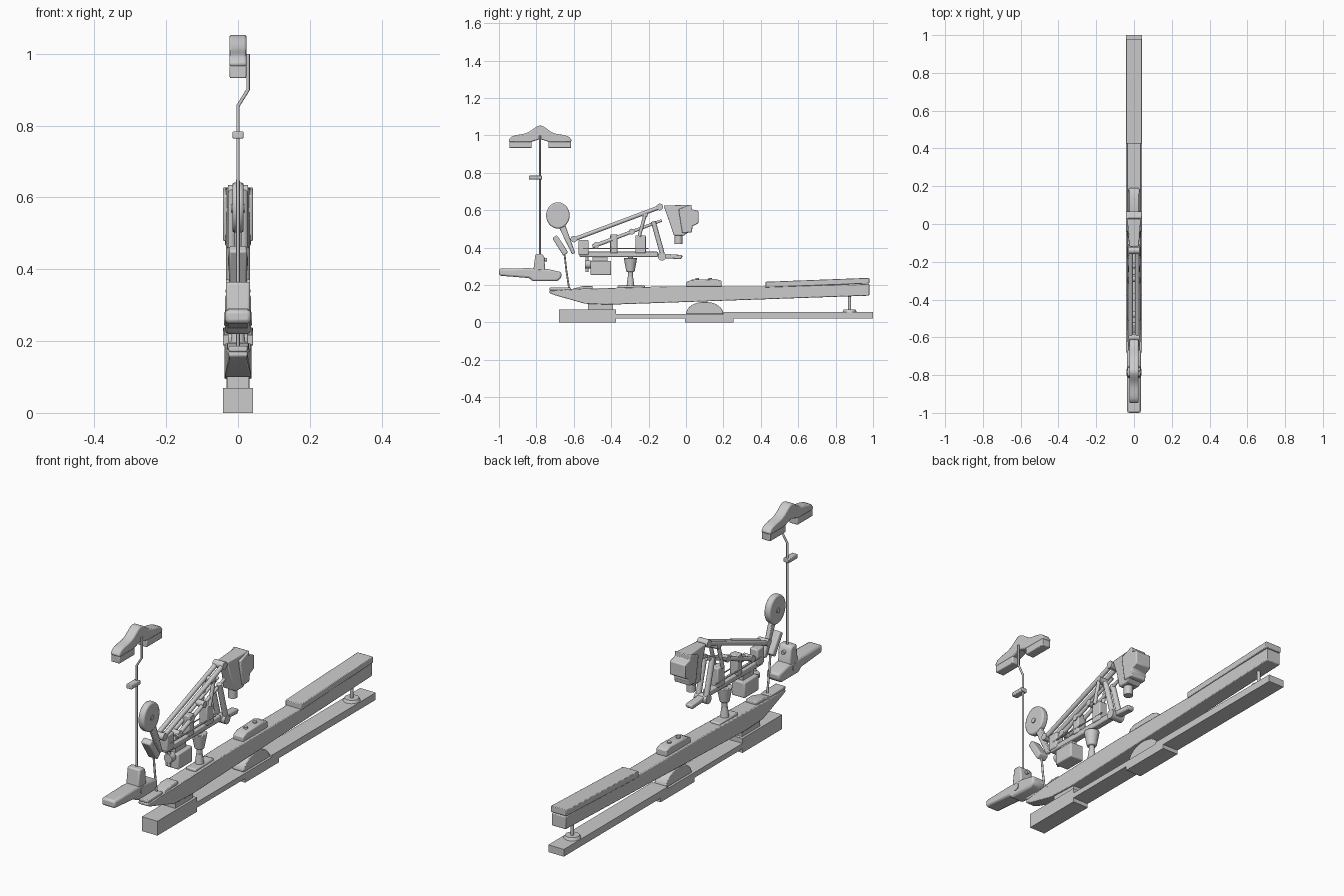
import bpy
import bmesh
import math
from mathutils import Vector

old = bpy.data.objects.get("Cube")
if old:
    bpy.data.objects.remove(old, do_unlink=True)


def finish(name, bm, bevel=0.0, segments=2):
    bmesh.ops.recalc_face_normals(bm, faces=bm.faces[:])
    mesh = bpy.data.meshes.new(name)
    bm.to_mesh(mesh)
    bm.free()
    ob = bpy.data.objects.new(name, mesh)
    bpy.context.collection.objects.link(ob)
    if bevel:
        mod = ob.modifiers.new("Bevel", 'BEVEL')
        mod.width, mod.segments = bevel, segments
        mod.limit_method, mod.angle_limit = 'ANGLE', math.radians(40)
    bpy.ops.object.select_all(action='DESELECT')
    ob.select_set(True)
    bpy.context.view_layer.objects.active = ob
    bpy.ops.object.shade_smooth_by_angle(angle=math.radians(35))
    return ob


def side(name, pts, half, bevel=0.0, x=0.0):
    """Extrude a (y, z) outline across x; half may be a function of y."""
    width = half if callable(half) else (lambda y: half)
    bm = bmesh.new()
    a = [bm.verts.new((x - width(y), y, z)) for y, z in pts]
    b = [bm.verts.new((x + width(y), y, z)) for y, z in pts]
    bm.faces.new(a)
    bm.faces.new(b[::-1])
    for i in range(len(pts)):
        j = (i + 1) % len(pts)
        bm.faces.new((a[i], b[i], b[j], a[j]))
    return finish(name, bm, bevel)


def box(name, y, z, half, bevel=0.0, x=0.0):
    return side(name, [(y[0], z[0]), (y[1], z[0]), (y[1], z[1]), (y[0], z[1])], half, bevel, x)


def rod(name, p, q, r, r2=None, sides=20, bevel=0.0):
    p, q = Vector(p), Vector(q)
    bm = bmesh.new()
    bmesh.ops.create_cone(bm, cap_ends=True, segments=sides, radius1=r,
                          radius2=r if r2 is None else r2, depth=(q - p).length)
    turn = (q - p).to_track_quat('Z', 'Y').to_matrix().to_4x4()
    turn.translation = (p + q) / 2
    bm.transform(turn)
    return finish(name, bm, bevel)


def pair(name, p, q, r, r2=None):
    for label, s in (("left", 1), ("right", -1)):
        rod(f"{label}_{name}", (s * p[0], *p[1:]), (s * q[0], *q[1:]), r, r2)


def wire(name, pts, r):
    curve = bpy.data.curves.new(name, 'CURVE')
    curve.dimensions = '3D'
    curve.bevel_depth, curve.bevel_resolution = r, 3
    curve.use_fill_caps = True
    line = curve.splines.new('POLY')
    line.points.add(len(pts) - 1)
    for point, co in zip(line.points, pts):
        point.co = (*co, 1)
    ob = bpy.data.objects.new(name, curve)
    bpy.context.collection.objects.link(ob)


# Ground base with hinge dome
box("base_front_block", (-.68, -.375), (0, .07), .042)
box("base_spacer", (-.525, -.39), (.07, .10), .03)
side("base_bar", [(-.375, .02), (1, .02), (1, .055), (.2, .055), (.2, .046), (-.375, .046)], .042)
box("base_middle_block", (-.005, .255), (0, .022), .042)
dome = [(.1 - .1 * math.cos(t * math.pi / 16), .045 + .065 * math.sin(t * math.pi / 16))
        for t in range(17)]
side("hinge_dome", dome, .032, .004)

# Long beam with a hollow channel in its top
beam = side("beam", [(-.73, .157), (-.7, .145), (-.54, .10), (-.4, .095), (.98, .143),
                     (.98, .205), (.42, .193), (-.1, .193), (-.55, .18), (-.73, .17)],
            lambda y: .026 if y < -.69 else .038, .004)
cutter = rod("channel_cutter", (0, .19, .224), (0, .44, .205), .031, sides=32)
cutter.hide_render = True
cut = beam.modifiers.new("Channel", 'BOOLEAN')
cut.operation, cut.object = 'DIFFERENCE', cutter
bpy.context.view_layer.objects.active = beam
for mod_name in [m.name for m in beam.modifiers]:
    bpy.ops.object.modifier_apply(modifier=mod_name)
bpy.data.objects.remove(cutter, do_unlink=True)
side("rear_slab", [(.425, .187), (.98, .208), (.98, .238), (.425, .217)], .042, .003)
box("front_tip_plate", (-.73, -.615), (.17, .186), .026, .004)
side("front_tip_ramp", [(-.64, .17), (-.5, .17), (-.5, .195), (-.55, .195)], .03, .004)
side("beam_top_pad", [(0, .19), (.19, .19), (.19, .222), (.16, .232), (.03, .228), (0, .215)],
     .028, .005)
for y in (.06, .13):
    rod("pad_button", (0, y, .222), (0, y, .237), .01)

# Rear levelling screw
rod("leveller_disc", (0, .875, .052), (0, .875, .068), .04, .032, sides=32)
rod("leveller_stem", (0, .875, .06), (0, .875, .16), .008)

# Floating foot and its upright clamp
side("foot", [(-1, .25), (-.84, .237), (-.82, .22), (-.69, .22), (-.668, .235), (-.665, .268),
              (-.74, .285), (-.84, .29), (-1, .287)], .036, .01)
side("foot_clamp", [(-.82, .25), (-.75, .25), (-.758, .35), (-.77, .365), (-.805, .365)], .034, .007)
rod("clamp_knob", (0, -.77, .335), (0, -.742, .335), .009)
rod("clamp_collar", (-.039, -.785, .262), (.039, -.785, .262), .018)

# Cranked pole with slider and curved top handle
wire("pole", [(0, -.78, .25), (0, -.78, .855), (.028, -.78, .9), (.028, -.78, 1.0)], .005)
box("pole_slider", (-.84, -.77), (.764, .784), .015, .003)
handle = []
for i in range(25):
    y = -.95 + .34 * i / 24
    d = abs(y + .78) / .17
    handle.append((y, .972 + .035 * math.sqrt(max(0, 1 - d ** 4)) + .046 * math.exp(-(d / .3) ** 2)))
side("top_handle", handle + [(-.62, .962), (-.73, .964), (-.78, .98), (-.83, .964), (-.94, .962)],
     .024, .006)
for label, y in (("front", -.945), ("back", -.735)):
    box(label + "_handle_pad", (y, y + .12), (.932, .968), .023, .004)

# Round paddle, its stem, tilted pad and cable
paddle = [(-.685 + .063 * math.cos(t * math.pi / 16), .572 + .07 * math.sin(t * math.pi / 16))
          for t in range(32)]
side("paddle", paddle, .016, .007)
rod("paddle_hub", (-.02, -.685, .57), (.02, -.685, .57), .012)
side("paddle_stem", [(-.685, .52), (-.645, .52), (-.592, .37), (-.61, .365)], .01, .004)
side("tilted_pad", [(-.715, .45), (-.69, .467), (-.63, .375), (-.655, .355)], .025, .006)
wire("pad_cable", [(0, -.65, .37), (0, -.64, .28), (0, -.625, .18)], .005)

# Sloping arms that carry the head
pair("upper_arm", (.017, -.61, .44), (.017, -.13, .62), .011)
pair("lower_arm", (.017, -.5, .405), (.017, -.13, .545), .011, .007)
rod("arm_front_axle", (-.028, -.6, .445), (.028, -.6, .445), .017)
rod("arm_rear_axle", (-.028, -.14, .617), (.028, -.14, .617), .018)
for y, z in ((-.48, .413), (-.385, .45), (-.29, .485), (-.22, .575)):
    rod("arm_cross_pin", (-.026, y, z), (.026, y, z), .016)
pair("arm_link", (.022, -.22, .57), (.022, -.25, .46), .009)

# Head with a downward nozzle
side("head", [(-.12, .625), (.03, .628), (.035, .5), (-.01, .465), (-.065, .465), (-.09, .54)],
     lambda y: .026 if y < -.08 else .036, .005)
side("head_back", [(-.04, .605), (.03, .63), (.03, .605), (.067, .595), (.067, .53), (.035, .515),
                   (.03, .48), (-.02, .478)], .042, .005)
rod("nozzle", (0, -.04, .42), (0, -.04, .475), .021)

# Horizontal carriage under the arms
box("carriage_rail", (-.57, -.15), (.35, .378), .017, .005)
pair("guide_wire", (.02, -.55, .395), (.02, -.2, .395), .003)
box("carriage_front_joint", (-.575, -.52), (.36, .44), .022, .006)
box("carriage_motor", (-.51, -.4), (.253, .328), .036, .005)
box("motor_bracket", (-.5, -.42), (.32, .36), .014)
rod("motor_knob", (0, -.54, .31), (0, -.505, .31), .022)
rod("motor_knob_stem", (0, -.53, .27), (0, -.53, .37), .008)
box("front_riser", (-.405, -.365), (.37, .47), .022, .005)
box("rear_riser", (-.27, -.215), (.37, .465), .022, .005)
pair("rear_strut", (.021, -.175, .54), (.021, -.125, .36), .013)
rod("strut_axle", (-.033, -.128, .352), (.033, -.128, .352), .022)
side("rear_step", [(-.15, .345), (-.03, .338), (-.02, .345), (-.02, .36), (-.08, .364), (-.15, .37)],
     .018, .005)

# Support column standing on the beam
box("column_base", (-.365, -.22), (.168, .198), .026, .006)
rod("column", (0, -.297, .18), (0, -.297, .35), .013)
rod("column_lower_collar", (0, -.297, .195), (0, -.297, .245), .021, .014)
rod("column_upper_collar", (0, -.297, .27), (0, -.297, .345), .022, .036, bevel=.004)
